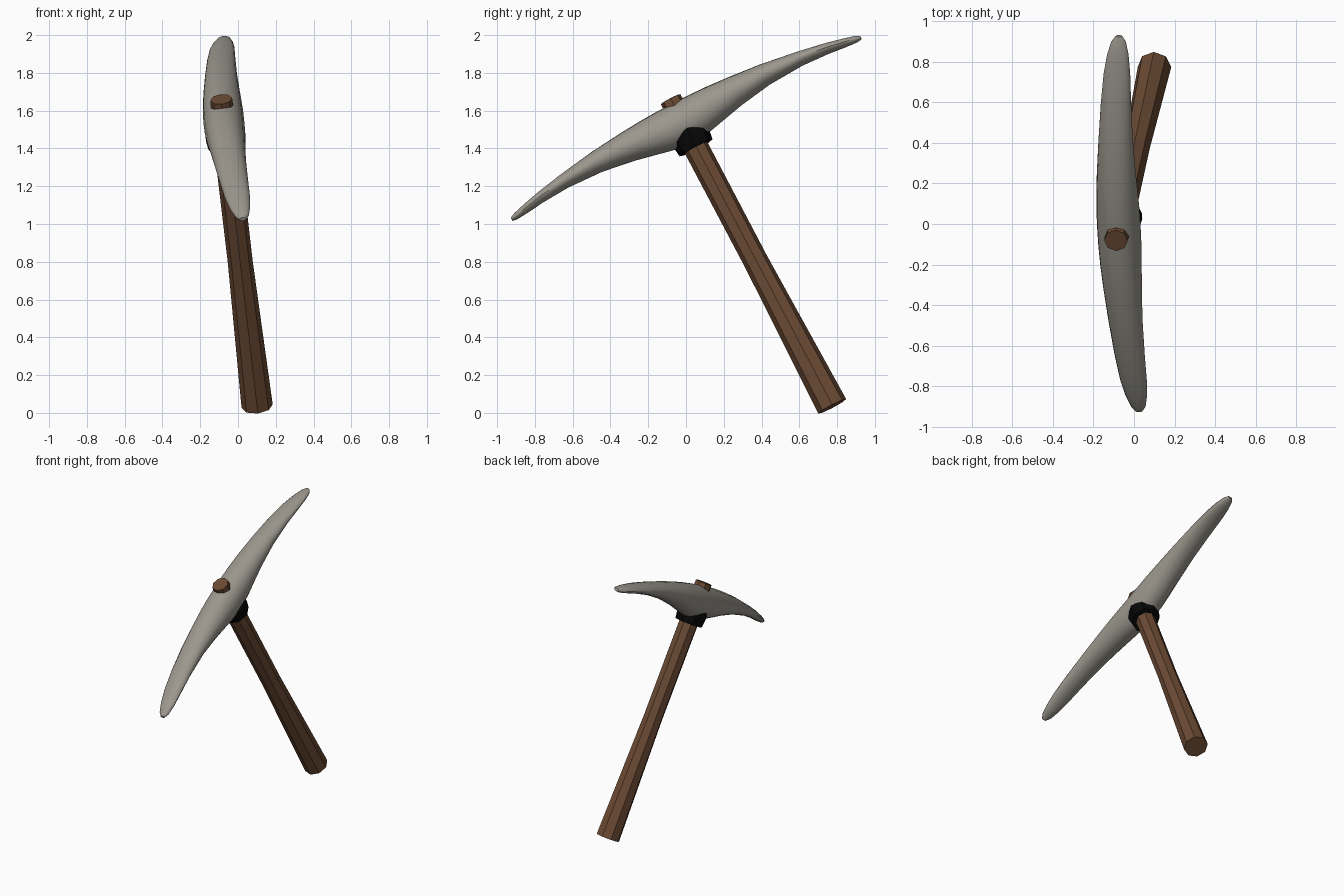
import bpy, bmesh
from math import sin, cos, tau
from mathutils import Vector

if "Cube" in bpy.data.objects:
    bpy.data.objects.remove(bpy.data.objects["Cube"])

# Tool frame: ALONG runs tip to tip, UP runs up the handle, SIDE is the thickness
MID = Vector((-0.025, 0.0, 1.51))
ALONG = Vector((-0.048, 0.887, 0.4615)).normalized()
UP = Vector((-0.103, -0.462, 0.88))
UP = (UP - ALONG * UP.dot(ALONG)).normalized()
SIDE = ALONG.cross(UP)
BOW = -0.046  # sideways bow of the head at the handle


def material(name, color):
    m = bpy.data.materials.new(name)
    m.diffuse_color = (*color, 1)
    m.use_nodes = True
    m.node_tree.nodes["Principled BSDF"].inputs["Base Color"].default_value = m.diffuse_color
    return m


def loft(name, rings, mat=None):
    """Skin a list of equal-length point rings and cap both ends."""
    bm = bmesh.new()
    loops = [[bm.verts.new(p) for p in ring] for ring in rings]
    n = len(loops[0])
    for a, b in zip(loops, loops[1:]):
        for i in range(n):
            j = (i + 1) % n
            bm.faces.new((a[i], a[j], b[j], b[i]))
    bm.faces.new(loops[0])
    bm.faces.new(loops[-1])
    bmesh.ops.recalc_face_normals(bm, faces=bm.faces)
    mesh = bpy.data.meshes.new(name)
    bm.to_mesh(mesh)
    bm.free()
    obj = bpy.data.objects.new(name, mesh)
    bpy.context.collection.objects.link(obj)
    if mat:
        mesh.materials.append(mat)
    return obj


def turned(name, profile, mat):
    """Eight-sided shaft around the handle axis from (height, radius) pairs."""
    axis = MID + SIDE * BOW
    rings = [[axis + UP * u + (SIDE * cos(k * tau / 8) + ALONG * sin(k * tau / 8)) * r
              for k in range(8)] for u, r in profile]
    return loft(name, rings, mat)


wood = material("wood", (0.15, 0.07, 0.035))
black = material("black_binding", (0.002, 0.002, 0.002))
stone = material("stone", (0.33, 0.31, 0.27))

# Handle, passing through the head and ending in a small nub
turned("handle", [(-1.67, 0.083), (-0.8, 0.066), (-0.1, 0.067), (0.177, 0.058)], wood)

# Binding collar under the head
turned("collar", [(-0.115, 0.098), (-0.06, 0.106), (-0.02, 0.105), (0.01, 0.09)], black)

# Curved head: distance from centre, top, bottom, half width; mirrored to both ends
half = [(0.0, 0.153, -0.08, 0.108), (0.1, 0.152, -0.074, 0.107),
        (0.2, 0.148, -0.052, 0.103), (0.32, 0.139, -0.026, 0.096),
        (0.5, 0.121, 0.001, 0.085), (0.7, 0.09, 0.009, 0.075),
        (0.85, 0.061, 0.0, 0.066), (0.95, 0.037, -0.012, 0.053),
        (1.015, 0.019, -0.018, 0.036), (1.043, 0.006, -0.014, 0.016)]
sections = [(-s, t, b, w) for s, t, b, w in reversed(half[1:])] + half
rings = []
for s, t, b, w in sections:
    bow = BOW * (1 - (s / 1.043) ** 2)
    centre = MID + ALONG * s + UP * ((t + b) / 2) + SIDE * bow
    rings.append([centre + SIDE * (w * cos(k * tau / 16)) + UP * ((t - b) / 2 * sin(k * tau / 16))
                  for k in range(16)])
head = loft("pick_head", rings, stone)
bpy.context.view_layer.objects.active = head
head.select_set(True)
bpy.ops.object.shade_smooth_by_angle(angle=0.7)
